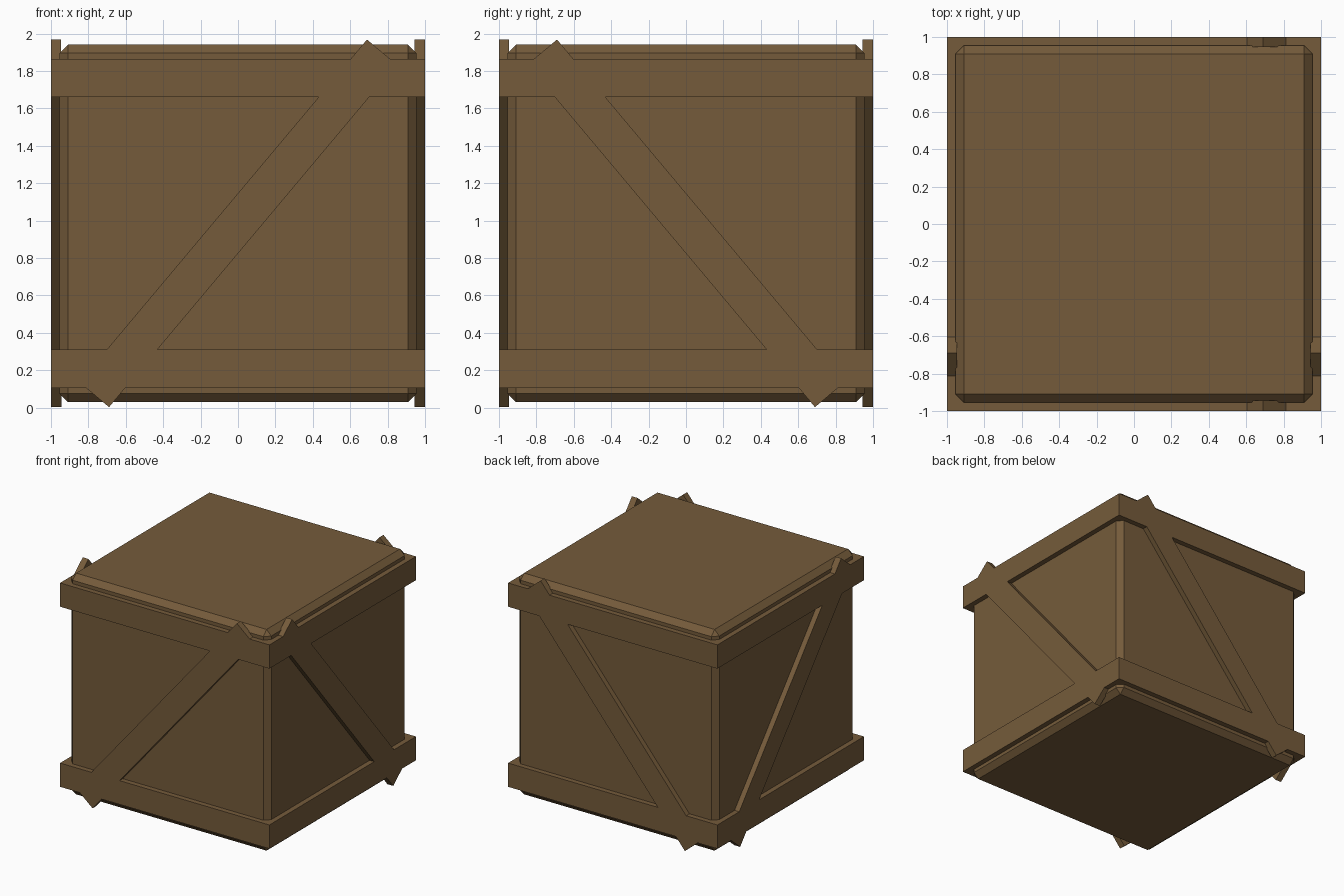
import bpy
import math
from mathutils import Matrix, Vector

default = bpy.data.objects.get("Cube")
if default:
    bpy.data.objects.remove(default, do_unlink=True)

CENTRE = 0.985  # height of the crate's middle

wood = bpy.data.materials.new("brown wood")
wood.use_nodes = True
colour = (0.178, 0.105, 0.043, 1)
wood.diffuse_color = colour
bsdf = next(n for n in wood.node_tree.nodes if n.type == 'BSDF_PRINCIPLED')
bsdf.inputs["Base Color"].default_value = colour
bsdf.inputs["Roughness"].default_value = 0.9


def box(name, size, place):
    """Box with the given size, moved by a matrix."""
    bpy.ops.mesh.primitive_cube_add(size=1)
    obj = bpy.context.object
    obj.name = obj.data.name = name
    obj.data.transform(place @ Matrix.Diagonal((*size, 1)))
    obj.data.materials.append(wood)
    return obj


def at(x, y, z):
    return Matrix.Translation(Vector((x, y, z)))


# Chamfered crate body
body = box("crate_body", (1.91, 1.91, 1.91), at(0, 0, CENTRE))
bevel = body.modifiers.new("chamfer", 'BEVEL')
bevel.width = 0.045
bevel.segments = 1

# Bands around the top and bottom
for name, side in (("lower_band", -1), ("upper_band", 1)):
    box(name, (2, 2, 0.205), at(0, 0, CENTRE + side * 0.7775))

# Diagonal brace on each side; opposite sides slope the same way
tilt = Matrix.Rotation(math.radians(40), 4, 'Y')
for name, turn, offset in (("front_brace", 0, -1), ("back_brace", 0, 1),
                           ("right_brace", -90, -1), ("left_brace", -90, 1)):
    spin = Matrix.Rotation(math.radians(turn), 4, 'Z')
    place = at(0, 0, CENTRE) @ spin @ at(0, offset * 0.9725, 0) @ tilt
    box(name, (0.207, 0.055, 2.392), place)
